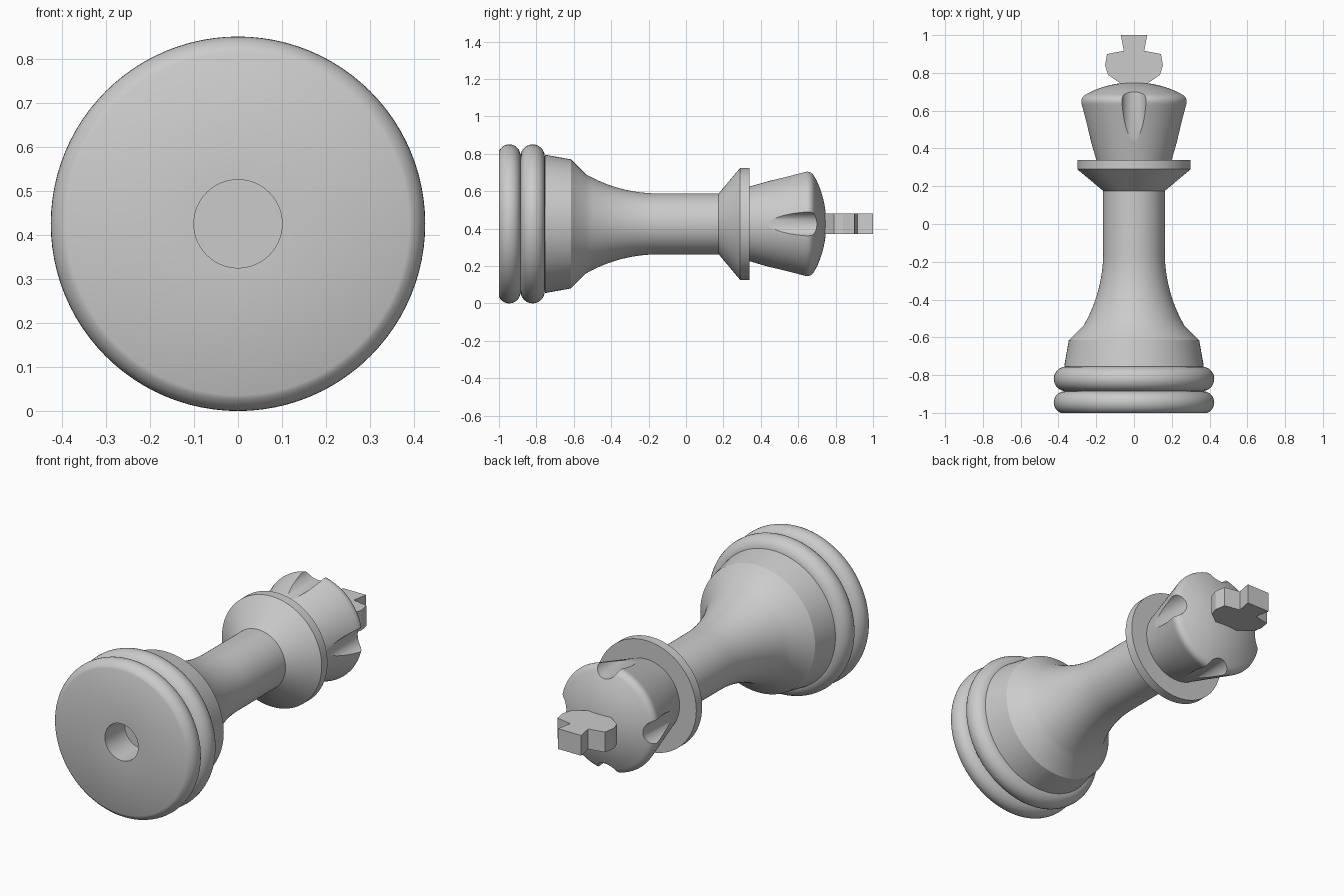
import bpy, bmesh, math
from math import sin, cos, radians, sqrt
from mathutils import Matrix, Vector

if "Cube" in bpy.data.objects:
    bpy.data.objects.remove(bpy.data.objects["Cube"])

AXIS = 0.425  # height of the lying piece's centre line

grey = bpy.data.materials.new("light grey")
grey.use_nodes = True
grey.diffuse_color = (0.6, 0.6, 0.6, 1)
grey.node_tree.nodes["Principled BSDF"].inputs["Base Color"].default_value = (0.6, 0.6, 0.6, 1)


def make_object(name, bm):
    bmesh.ops.recalc_face_normals(bm, faces=bm.faces)
    mesh = bpy.data.meshes.new(name)
    bm.to_mesh(mesh)
    bm.free()
    mesh.materials.append(grey)
    obj = bpy.data.objects.new(name, mesh)
    bpy.context.collection.objects.link(obj)
    return obj


def lathe(name, profile, steps=96):
    """Turn (radius, y) points around the lying centre line."""
    bm = bmesh.new()
    verts = [bm.verts.new((r, y, AXIS)) for r, y in profile]
    edges = [bm.edges.new(pair) for pair in zip(verts, verts[1:])]
    bmesh.ops.spin(bm, geom=verts + edges, cent=(0, 0, AXIS), axis=(0, 1, 0),
                   angle=math.tau, steps=steps, use_duplicate=False)
    bmesh.ops.remove_doubles(bm, verts=bm.verts, dist=0.0003)
    return make_object(name, bm)


def smooth(obj):
    bpy.ops.object.select_all(action='DESELECT')
    obj.select_set(True)
    bpy.context.view_layer.objects.active = obj
    bpy.ops.object.shade_smooth_by_angle(angle=radians(30))


def bead(radius, y, size, start, count=14):
    """Rounded ring section from the start angle to 90 degrees."""
    angles = [radians(start + (90 - start) * i / count) for i in range(count + 1)]
    return [(radius + size * cos(a), y + size * sin(a)) for a in angles]


# Body: blind hole, two beads, flared foot, stem and collar
flare_radius = 0.778
flare = []
for i in range(13):
    y = -0.535 + 0.385 * i / 12
    flare.append((0.163 + flare_radius - sqrt(flare_radius**2 - (y + 0.15)**2), y))
body_profile = ([(0, -0.83), (0.1, -0.83), (0.1, -1)]
                + bead(0.365, -0.945, 0.06, -66.4)
                + bead(0.36, -0.82, 0.065, -90)
                + [(0.37, -0.755), (0.345, -0.615)]
                + flare
                + [(0.163, 0.175), (0.3, 0.29), (0.3, 0.34), (0, 0.34)])
body = lathe("body", body_profile)
smooth(body)

# Crown: widening cone, rounded rim and shallow dome
cone = [(0.194 + 0.089 * i / 8, 0.32 + 0.31 * i / 8) for i in range(9)]
a, b, c = Vector((0.283, 0.63)), Vector((0.297, 0.67)), Vector((0.255, 0.688))
rim = [tuple(a * (1 - t)**2 + b * 2 * t * (1 - t) + c * t * t)
       for t in [i / 8 for i in range(1, 9)]]
dome_radius = 0.55
dome = []
for i in range(1, 11):
    r = 0.255 * (1 - i / 10)
    dome.append((r, 0.75 - dome_radius + sqrt(dome_radius**2 - r * r)))
crown = lathe("crown", [(0, 0.32)] + cone + rim + dome)

# Four round grooves cut along the crown
bm = bmesh.new()
for i in range(4):
    turn = radians(90 * i)
    place = (Matrix.Translation((0.296 * cos(turn), 0.6, AXIS + 0.296 * sin(turn)))
             @ Matrix.Rotation(radians(90), 4, 'X'))
    bmesh.ops.create_cone(bm, cap_ends=True, segments=48, radius1=0.066,
                          radius2=0.066, depth=0.46, matrix=place)
cutter = make_object("groove_cutter", bm)
cutter.hide_render = True
cut = crown.modifiers.new("grooves", 'BOOLEAN')
cut.operation = 'DIFFERENCE'
cut.solver = 'EXACT'
cut.object = cutter
bpy.ops.object.select_all(action='DESELECT')
crown.select_set(True)
bpy.context.view_layer.objects.active = crown
bpy.ops.object.modifier_apply(modifier=cut.name)
bpy.data.objects.remove(cutter)
smooth(crown)

# Cross finial: flat plate with a mirrored outline
half = [(0.05, 0.72), (0.08, 0.75), (0.138, 0.79), (0.153, 0.84),
        (0.143, 0.9), (0.054, 0.917), (0.07, 1)]
outline = half + [(-x, y) for x, y in reversed(half)]
bm = bmesh.new()
face = bm.faces.new([bm.verts.new((x, y, AXIS - 0.055)) for x, y in outline])
grown = bmesh.ops.extrude_face_region(bm, geom=[face])
top = [v for v in grown["geom"] if isinstance(v, bmesh.types.BMVert)]
bmesh.ops.translate(bm, verts=top, vec=(0, 0, 0.11))
make_object("cross_finial", bm)
